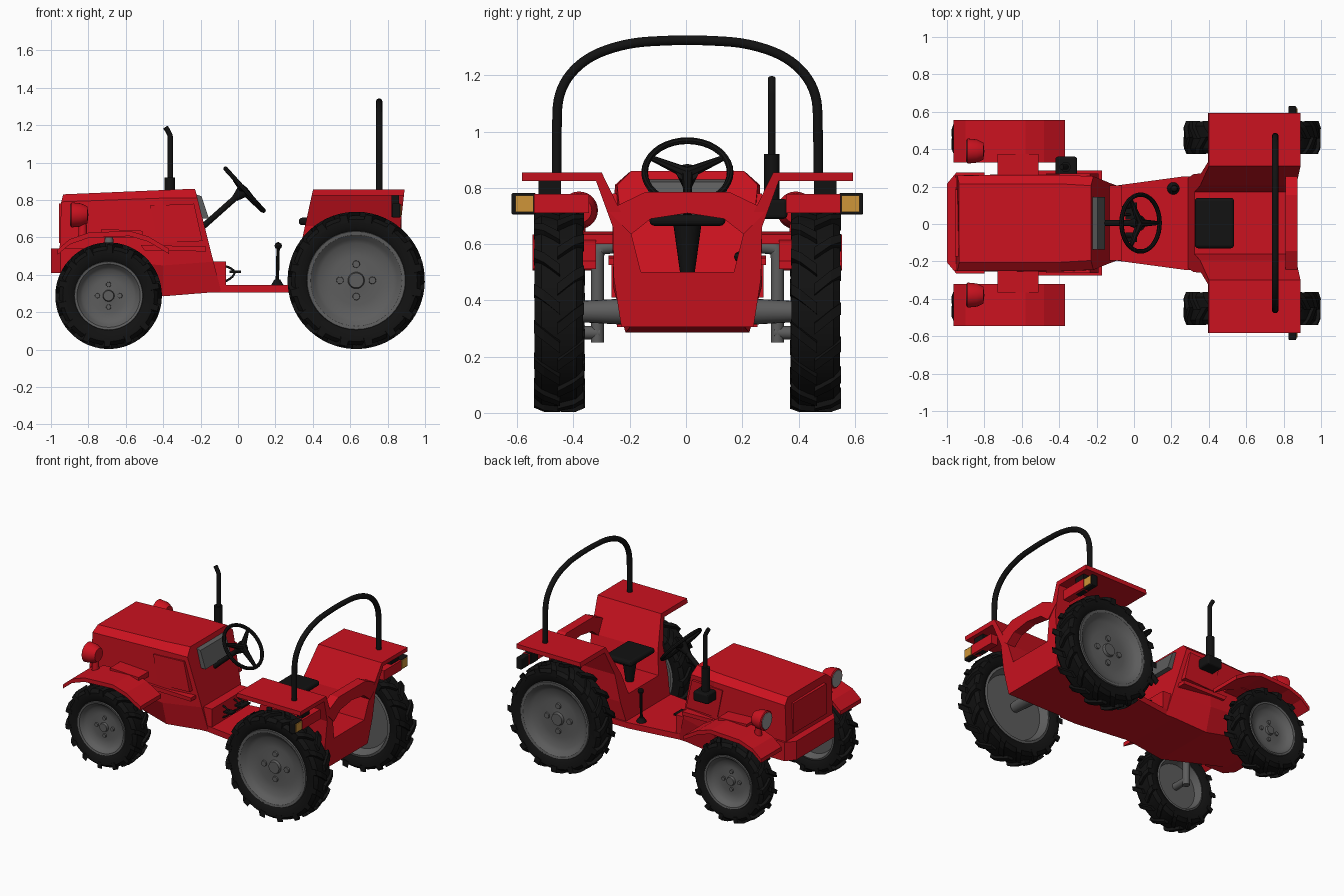
import bpy, bmesh
from math import sin, cos, pi
from mathutils import Vector

if "Cube" in bpy.data.objects:
    bpy.data.objects.remove(bpy.data.objects["Cube"])

def material(name, rgb):
    m = bpy.data.materials.new(name)
    m.diffuse_color = (*rgb, 1)
    m.use_nodes = True
    m.node_tree.nodes["Principled BSDF"].inputs["Base Color"].default_value = m.diffuse_color
    return m

RED = material("red_paint", (0.6, 0.006, 0.014))
BLACK = material("black_rubber", (0.006, 0.006, 0.006))
GREY = material("dark_steel", (0.11, 0.11, 0.11))
LENS = material("lamp_glass", (0.3, 0.3, 0.3))
AMBER = material("amber", (0.62, 0.3, 0.04))
YC = 0.005  # centre line of the machine

def mesh(name, verts, faces, mat, smooth=False, bevel=0):
    me = bpy.data.meshes.new(name)
    me.from_pydata([(x, y + YC, z) for x, y, z in verts], [], faces)
    bm = bmesh.new()
    bm.from_mesh(me)
    bmesh.ops.recalc_face_normals(bm, faces=bm.faces)
    bm.to_mesh(me)
    bm.free()
    me.materials.append(mat)
    ob = bpy.data.objects.new(name, me)
    bpy.context.collection.objects.link(ob)
    if bevel:
        b = ob.modifiers.new("bevel", 'BEVEL')
        b.width, b.segments = bevel, 3
    if smooth:
        bpy.ops.object.select_all(action='DESELECT')
        ob.select_set(True)
        bpy.context.view_layer.objects.active = ob
        bpy.ops.object.shade_smooth_by_angle(angle=0.6)
    return ob

def loft(name, rings, mat, caps=True, loop=False, **kw):
    n, m = len(rings[0]), len(rings)
    faces = [(i * n + j, i * n + (j + 1) % n, (i + 1) % m * n + (j + 1) % n, (i + 1) % m * n + j)
             for i in range(m if loop else m - 1) for j in range(n)]
    if caps and not loop:
        faces += [tuple(range(n)), tuple(range((m - 1) * n, m * n))]
    return mesh(name, [v for r in rings for v in r], faces, mat, **kw)

def prism(name, pts, a, b, axis, mat, **kw):
    put = {'x': lambda p, t: (t, p[0], p[1]), 'y': lambda p, t: (p[0], t, p[1]),
           'z': lambda p, t: (p[0], p[1], t)}[axis]
    return loft(name, [[put(p, t) for p in pts] for t in (a, b)], mat, **kw)

def box(name, x0, x1, y0, y1, z0, z1, mat, **kw):
    return prism(name, [(x0, y0), (x1, y0), (x1, y1), (x0, y1)], z0, z1, 'z', mat, **kw)

def lathe(name, prof, centre, direction, mat, n=40, loop=False):
    """Spin (radius, height) pairs about a direction."""
    q = Vector((0, 0, 1)).rotation_difference(Vector(direction))
    c = Vector(centre)
    rings = [[tuple(c + q @ Vector((r * cos(2 * pi * k / n), r * sin(2 * pi * k / n), h)))
              for k in range(n)] for r, h in prof]
    return loft(name, rings, mat, loop=loop, smooth=True)

def rod(name, a, b, r0, r1, mat, n=20):
    d = Vector(b) - Vector(a)
    return lathe(name, [(r0, 0), (r1, d.length)], a, d, mat, n)

def tube(name, pts, r, mat):
    cu = bpy.data.curves.new(name, 'CURVE')
    cu.dimensions, cu.bevel_depth, cu.bevel_resolution, cu.use_fill_caps = '3D', r, 3, True
    sp = cu.splines.new('NURBS')
    sp.points.add(len(pts) - 1)
    for p, (x, y, z) in zip(sp.points, pts):
        p.co = (x, y + YC, z, 1)
    sp.use_endpoint_u, sp.order_u, sp.resolution_u = True, 3, 6
    cu.materials.append(mat)
    ob = bpy.data.objects.new(name, cu)
    bpy.context.collection.objects.link(ob)
    return ob

def sym(pts):
    """Mirror a half ring across the centre line; y is the second last value for 2D/3D."""
    if len(pts[0]) == 3:
        return pts + [(x, -y, z) for x, y, z in reversed(pts)]
    return pts + [(-y, z) for y, z in reversed(pts)]

def wheel(tag, x, y, z, R, rim, half, s, lugs):
    # tyre carcass
    b = R - 0.02
    side = [(rim, 0.78 * half), (rim + 0.3 * (b - rim), 0.97 * half), (b - 0.02, 0.97 * half), (b, 0.7 * half)]
    lathe(tag + "_tyre", side + [(r, -h) for r, h in reversed(side)], (x, y, z), (0, s, 0), BLACK, 48, True)
    # slanted tread lugs, alternating left and right
    verts, faces = [], []
    for k in range(2 * lugs):
        e, a, o = (1 if k % 2 else -1), pi * k / lugs, len(verts)
        for t, h, top in ((0, -0.05, R), (0.13, 0.6, R), (0.2, 1.0, R - 0.012)):
            for da, r in ((-0.07, b - 0.035), (-0.055, top), (0.055, top), (0.07, b - 0.035)):
                verts.append((x + r * cos(a + t + da), y + e * h * half, z + r * sin(a + t + da)))
        faces += [tuple(o + i * 4 + j for i, j in ((p, q), (p, (q + 1) % 4), (p + 1, (q + 1) % 4), (p + 1, q)))
                  for p in (0, 1) for q in range(4)]
        faces += [(o, o + 1, o + 2, o + 3), (o + 8, o + 9, o + 10, o + 11)]
    mesh(tag + "_tread", verts, faces, BLACK)
    # dished rim, hub and bolts
    prof = [(0.001, .65), (.15, .65), (.17, .45), (.5, .35), (.76, .45), (.84, .62), (.93, .87), (1, .9),
            (1.01, .8), (1.01, -.8), (.95, -.85), (.85, -.25), (0.001, -.25)]
    lathe(tag + "_rim", [(r * rim, h * half) for r, h in prof], (x, y, z), (0, s, 0), GREY)
    for k in range(4):
        px, pz = x + .33 * rim * cos(k * pi / 2), z + .33 * rim * sin(k * pi / 2)
        rod(tag + "_bolt", (px, y + s * .3 * half, pz), (px, y + s * .52 * half, pz), .08 * rim, .07 * rim, GREY, 12)

# hood and engine body
loft("hood", [
    sym([(-.935, .21, .83), (-.945, .255, .79), (-.955, .255, .50), (-.955, .2, .42)]),
    sym([(-.4, .21, .853), (-.4, .258, .81), (-.4, .265, .45), (-.4, .22, .285)]),
    sym([(-.23, .2, .86), (-.217, .25, .81), (-.131, .215, .47), (-.09, .2, .31)])], RED)
prism("front_bumper", [(-1, -.21), (-1, .21), (-.95, .27), (-.8, .27), (-.8, -.27), (-.95, -.27)], .41, .54, 'z', RED)
box("footwell_wall", -.13, -.065, -.2, .2, .34, .47, RED)
box("grille", -.958, -.93, -.18, .18, .57, .78, RED)
prism("instrument_panel", [(-.225, .83), (-.195, .82), (-.155, .7), (-.2, .7)], -.14, .14, 'y', GREY)

# floor and rear body with built-in fenders (one U-shaped section)
prism("floor", [(-.4, -.22), (-.1, -.2), (.27, -.25), (.4, -.25), (.4, .25), (.27, .25), (-.1, .2), (-.4, .22)],
      .305, .345, 'z', RED)
half = [(.165, .5), (.2, .64), (.305, .855), (.588, .855), (.588, .825), (.325, .825), (.265, .66), (.262, .48), (.235, .305)]
ring = sym(half)
loft("rear_fenders", [[(.28 + (z - .305) * .22, y, z) for y, z in ring],
                      [(.83 + (z - .305) * .11, y, z) for y, z in ring]], RED)
prism("rear_crossbar", [(-.285, .72), (-.15, .785), (.15, .785), (.285, .72), (.2, .635), (.13, .69), (0, .71),
                        (-.13, .69), (-.2, .635)], .81, .875, 'x', RED)

# seat
box("seat", .325, .535, -.135, .135, .665, .705, BLACK, bevel=.018)
rod("seat_post", (.43, 0, .49), (.43, 0, .67), .025, .05, BLACK)

# steering wheel and column
d = Vector((.74, 0, .67)).normalized()
hub = Vector((.035, 0, .855))
lathe("steering_wheel", [(.152 + .012 * cos(k * pi / 4), .012 * sin(k * pi / 4)) for k in range(8)],
      hub, d, BLACK, 36, True)
rod("steering_column", (-.19, 0, .655), hub, .016, .016, BLACK)
rod("steering_hub", hub - d * .07, hub, .018, .04, BLACK)
up = Vector((-d.z, 0, d.x))
for k in range(3):
    a = pi + 2 * pi * k / 3
    rod("steering_spoke", hub - d * .005, hub - d * .005 + (up * cos(a) + Vector((0, 1, 0)) * sin(a)) * .15,
        .022, .01, BLACK, 8)

# pedals and gear lever
for y in (-.075, .045, .085):
    tube("pedal_arm", [(-.08, y, .45), (-.01, y, .43), (-.03, y, .38), (-.08, y, .36)], .006, BLACK)
    box("pedal", -.045, .015, y - .025, y + .025, .41, .422, BLACK)
rod("gear_lever", (.21, .185, .36), (.215, .185, .56), .009, .009, BLACK, 10)
rod("gear_lever_boot", (.21, .185, .34), (.21, .185, .375), .036, .015, BLACK, 16)
lathe("gear_lever_knob", [(.001, -.02), (.016, -.012), (.02, 0), (.016, .012), (.001, .02)], (.215, .185, .555), (0, 0, 1), BLACK, 14)

# exhaust stack
box("exhaust_box", -.42, -.305, .24, .355, .69, .76, BLACK, bevel=.012)
rod("exhaust_muffler", (-.365, .3, .75), (-.365, .3, .92), .027, .027, BLACK)
tube("exhaust_pipe", [(-.362, .3, .9), (-.362, .3, 1.0), (-.362, .3, 1.12), (-.362, .3, 1.15), (-.388, .3, 1.19)], .014, BLACK)

# roll bar
arc = [(.465, .83), (.465, 1.0), (.46, 1.15), (.37, 1.26), (.22, 1.315), (.06, 1.325)]
tube("roll_bar", [(.755, y, z) for y, z in sym(arc)], .018, BLACK)

for s, side in ((1, "left"), (-1, "right")):
    wheel("rear_wheel_" + side, .632, s * .457, .37, .367, .262, .089, s, 16)
    wheel("front_wheel_" + side, -.692, s * .447, .288, .285, .182, .083, s, 14)
    # axles and steering knuckles
    rod("rear_axle_" + side, (.632, s * .2, .36), (.632, s * .41, .36), .048, .036, GREY)
    tube("front_strut_" + side, [(-.69, s * .22, .59), (-.69, s * .31, .59), (-.69, s * .32, .57),
                                 (-.69, s * .32, .45), (-.69, s * .32, .25)], .024, GREY)
    rod("front_stub_" + side, (-.69, s * .31, .285), (-.69, s * .43, .285), .024, .024, GREY)
    # front fender with bracket to the hood
    top = [(-.965, .535), (-.9, .59), (-.8, .625), (-.58, .635), (-.48, .605), (-.37, .54)]
    prism("front_fender_" + side, top + [(x, z - .028) for x, z in reversed(top)], s * .325, s * .55, 'y', RED)
    prism("front_fender_bracket_" + side, [(-.73, .645), (-.51, .635), (-.51, .6), (-.73, .6)], s * .22, s * .37, 'y', RED)
    # head lamp
    lathe("head_lamp_" + side, [(.001, -.04), (.045, -.035), (.062, 0), (.067, .05), (.06, .055)],
          (-.84, s * .385, .72), (-1, 0, 0), RED, 28)
    rod("head_lamp_lens_" + side, (-.88, s * .385, .72), (-.898, s * .385, .72), .06, .055, LENS, 28)
    rod("head_lamp_stem_" + side, (-.83, s * .385, .6), (-.83, s * .385, .69), .025, .02, RED, 12)
    # raised side panel and trim strip
    prism("hood_side_panel_" + side, [(-.47, .77), (-.235, .78), (-.19, .58), (-.43, .57)], s * .2, s * .266, 'y', RED)
    prism("hood_side_strip_" + side, [(-.52, .56), (-.17, .55), (-.17, .525), (-.5, .53)], s * .2, s * .28, 'y', RED)
    # tail lights
    box("tail_lamp_bracket_" + side, .82, .86, s * .45, s * .53, .71, .83, BLACK)
    box("tail_lamp_" + side, .825, .875, s * .35, s * .545, .71, .778, RED)
    box("indicator_housing_" + side, .825, .868, s * .54, s * .625, .705, .782, BLACK, bevel=.006)
    box("indicator_" + side, .86, .874, s * .548, s * .612, .715, .772, AMBER)
